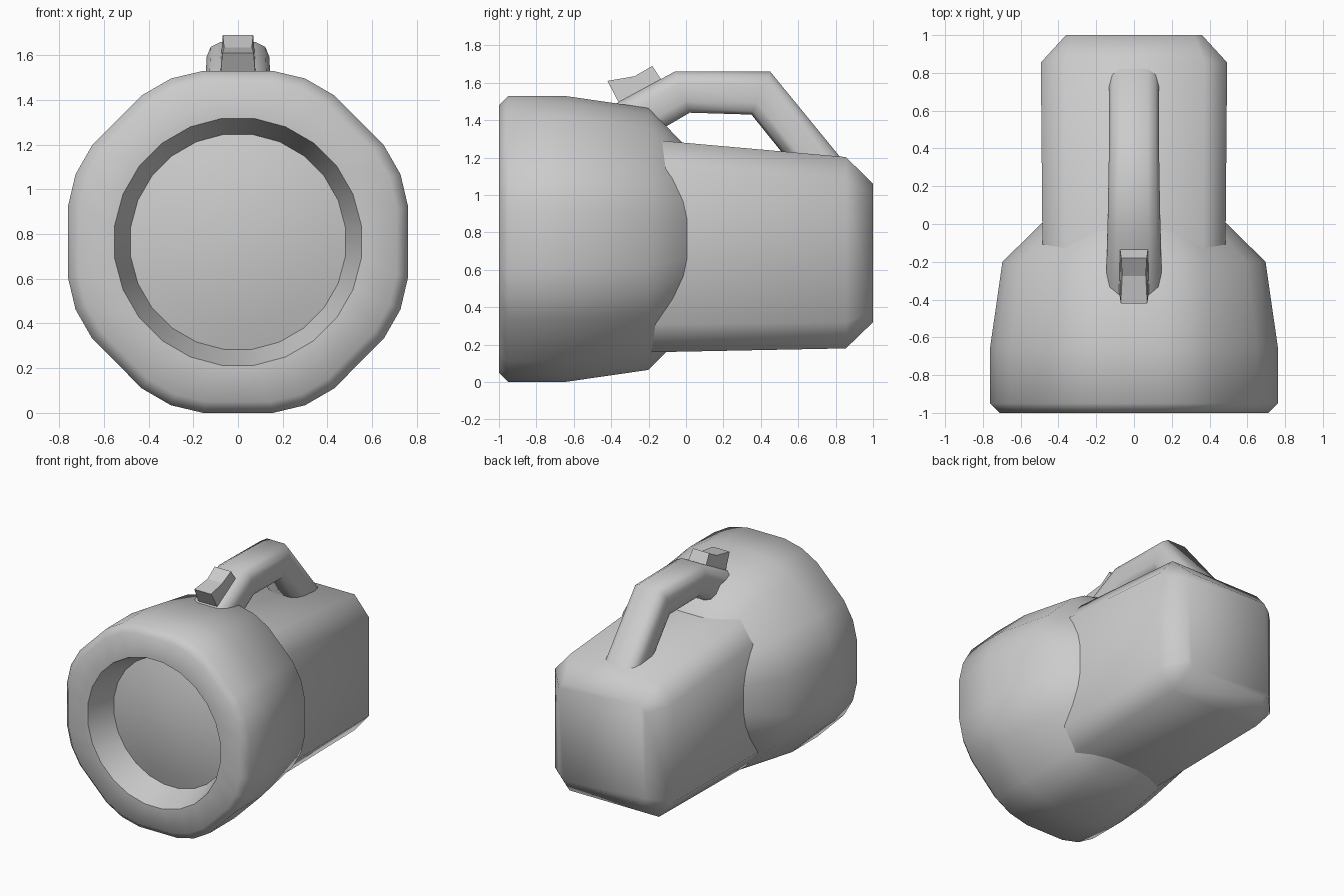
import bpy, bmesh, math

if "Cube" in bpy.data.objects:
    bpy.data.objects.remove(bpy.data.objects["Cube"])


def make(name, bm, smooth=True):
    bmesh.ops.recalc_face_normals(bm, faces=bm.faces)
    me = bpy.data.meshes.new(name)
    bm.to_mesh(me)
    bm.free()
    ob = bpy.data.objects.new(name, me)
    bpy.context.collection.objects.link(ob)
    if smooth:
        bpy.ops.object.select_all(action='DESELECT')
        ob.select_set(True)
        bpy.context.view_layer.objects.active = ob
        bpy.ops.object.shade_smooth_by_angle(angle=math.radians(60))
    return ob


def loft(name, rings, cap_start=True, cap_end=True, smooth=True):
    bm = bmesh.new()
    vs = [[bm.verts.new(p) for p in r] for r in rings]
    n = len(vs[0])
    for a, b in zip(vs, vs[1:]):
        for i in range(n):
            j = (i + 1) % n
            bm.faces.new((a[i], a[j], b[j], b[i]))
    if cap_start:
        bm.faces.new(vs[0])
    if cap_end:
        bm.faces.new(vs[-1])
    return make(name, bm, smooth)


CZ = 0.765

# Rounded-octagon outline of the lamp head (unit radius), one quadrant mirrored
quad = [(0.205, 1.0), (0.395, 0.955), (0.565, 0.857),
        (0.857, 0.565), (0.955, 0.395), (1.0, 0.205)]
half = quad + [(x, -z) for x, z in reversed(quad)]
outline = half + [(-x, z) for x, z in reversed(half)]


def head_ring(y, r):
    return [(x * r * 0.995, y, CZ + z * r) for x, z in outline]


def round_ring(y, r):
    angs = [math.radians(7.5 + 15 * i) for i in range(24)]
    return [(r * math.sin(a), y, CZ + r * math.cos(a)) for a in angs]


# Lamp head: recess wall, front rim, barrel and tapered back
loft("lamp_head",
     [round_ring(-0.79, 0.485), round_ring(-1.0, 0.557)] +
     [head_ring(y, r) for y, r in [(-1.0, 0.715), (-0.95, 0.765), (-0.65, 0.765),
                                   (-0.2, 0.70), (0.0, 0.495), (0.06, 0.43)]],
     cap_start=False)

# Slightly domed lens
loft("lens", [round_ring(-0.79 - 0.07 * (1 - t * t), 0.485 * t)
              for t in (1, 0.8, 0.55, 0.3, 0.08)], cap_start=False)


# Battery housing: chamfered box section, tapering to the back
def box_ring(y, w, z0, z1, cx, cz):
    r = [(w - cx, z1), (w, z1 - cz), (w, z0 + cz), (w - cx, z0)]
    r += [(-x, z) for x, z in reversed(r)]
    return [(x, y, z) for x, z in r]


loft("battery_housing", [box_ring(-0.3, 0.483, 0.157, 1.305, 0.12, 0.15),
                         box_ring(0.855, 0.493, 0.18, 1.203, 0.12, 0.14),
                         box_ring(1.0, 0.36, 0.32, 1.06, 0.04, 0.05)])


# Handle: rounded section swept between top and bottom edge points
def handle_ring(top, bot, w):
    sect = [(0.55, 0.0), (0.87, 0.1), (1.0, 0.3), (1.0, 0.72), (0.87, 0.92), (0.55, 1.0)]
    sect += [(-x, t) for x, t in reversed(sect)]
    return [(x * w, top[0] + (bot[0] - top[0]) * t, top[1] + (bot[1] - top[1]) * t)
            for x, t in sect]


loft("handle", [handle_ring((-0.40, 1.475), (-0.28, 1.265), 0.15),
                handle_ring((-0.06, 1.66), (0.02, 1.44), 0.14),
                handle_ring((0.45, 1.66), (0.35, 1.43), 0.132),
                handle_ring((0.90, 1.11), (0.62, 1.095), 0.132)])

# Rocker switch on the handle front
profile = [(-0.355, 1.485, 0.08), (-0.125, 1.605, 0.075), (-0.18, 1.69, 0.068),
           (-0.275, 1.635, 0.062), (-0.42, 1.61, 0.07)]
loft("switch", [[(s * w, y, z) for y, z, w in profile] for s in (-1, 1)], smooth=False)
